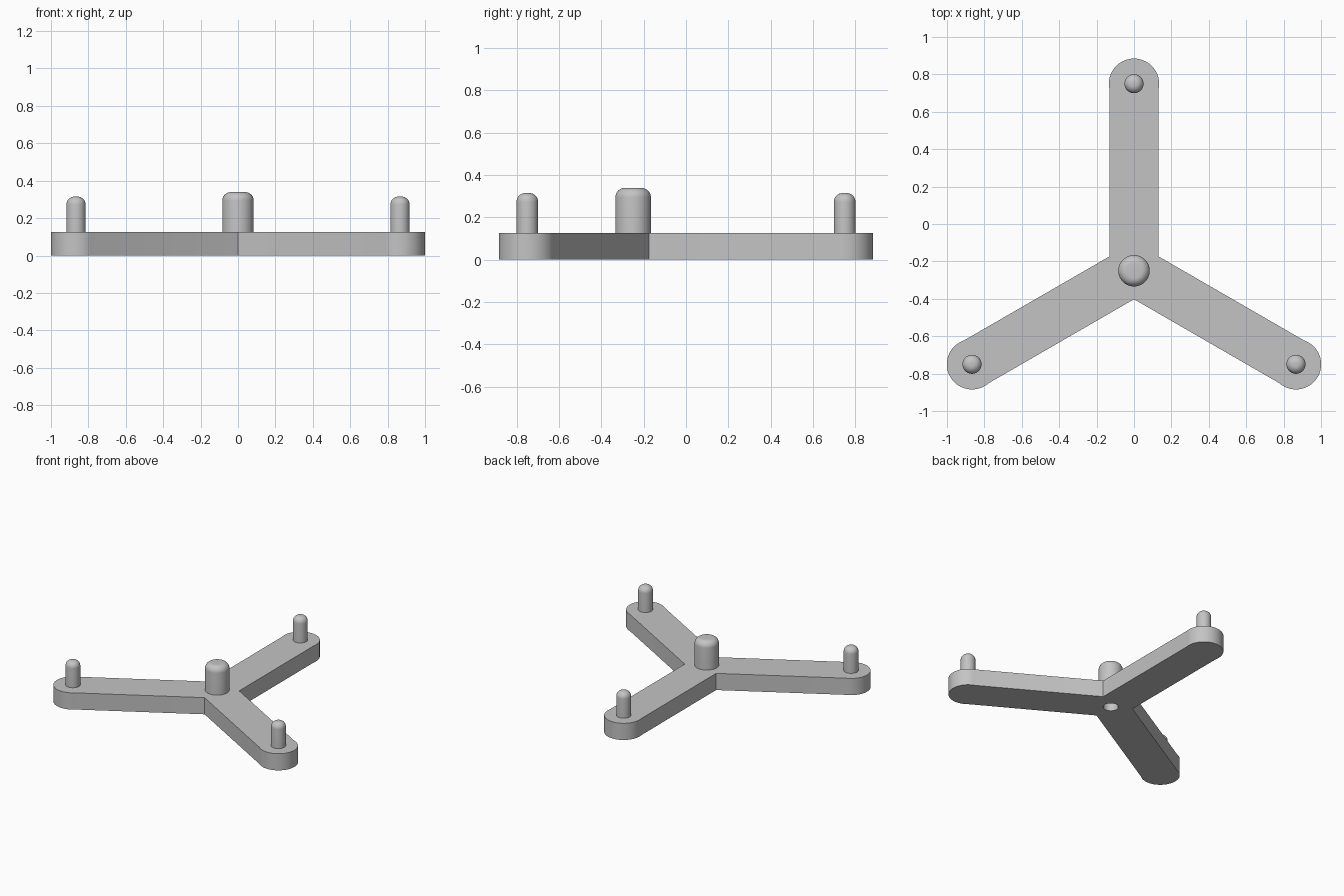
import bpy, bmesh, math
from mathutils import Vector

if "Cube" in bpy.data.objects:
    bpy.data.objects.remove(bpy.data.objects["Cube"])

ARM, HALF, END = 1.0, 0.132, 0.1345   # arm length, half width, rounded end radius
THICK = 0.127
HUB = Vector((0, -0.25))

grey = bpy.data.materials.new("light grey")
grey.diffuse_color = (0.55, 0.55, 0.55, 1)
grey.use_nodes = True
grey.node_tree.nodes["Principled BSDF"].inputs["Base Color"].default_value = grey.diffuse_color


def make(name, bm):
    bmesh.ops.recalc_face_normals(bm, faces=bm.faces)
    mesh = bpy.data.meshes.new(name)
    bm.to_mesh(mesh)
    bm.free()
    mesh.materials.append(grey)
    ob = bpy.data.objects.new(name, mesh)
    bpy.context.collection.objects.link(ob)
    return ob


def select(ob):
    bpy.ops.object.select_all(action='DESELECT')
    ob.select_set(True)
    bpy.context.view_layer.objects.active = ob


def smooth(ob, degrees):
    select(ob)
    bpy.ops.object.shade_smooth_by_angle(angle=math.radians(degrees))


def cut(ob, cutter):
    select(ob)
    mod = ob.modifiers.new("bore", 'BOOLEAN')
    mod.operation = 'DIFFERENCE'
    mod.solver = 'EXACT'
    mod.object = cutter
    bpy.ops.object.modifier_apply(modifier=mod.name)


def peg(name, x, y, z0, z1, r, fillet):
    """Round peg with a filleted top edge."""
    bm = bmesh.new()
    seg, steps = 48, 8
    profile = [(r, z0)]
    for i in range(steps + 1):
        a = math.pi / 2 * i / steps
        profile.append((r - fillet + fillet * math.cos(a), z1 - fillet + fillet * math.sin(a)))
    rings = [[bm.verts.new((x + pr * math.cos(math.tau * k / seg),
                            y + pr * math.sin(math.tau * k / seg), pz))
              for k in range(seg)] for pr, pz in profile]
    for a, b in zip(rings, rings[1:]):
        for k in range(seg):
            n = (k + 1) % seg
            bm.faces.new((a[k], a[n], b[n], b[k]))
    bm.faces.new(rings[0])
    bm.faces.new(rings[-1])
    return make(name, bm)


# Three-armed plate: one arm outline repeated every 120 degrees
angles = [math.radians(d) for d in (90, 210, 330)]
start = math.pi - math.asin(HALF / END)
outline = []
for a in angles:
    along = Vector((math.cos(a), math.sin(a)))
    side = Vector((-along.y, along.x))
    outline.append(HUB + along * (HALF / math.tan(math.pi / 3)) - side * HALF)
    for i in range(37):
        t = -start + 2 * start * i / 36
        outline.append(HUB + along * (ARM + END * math.cos(t)) + side * (END * math.sin(t)))
bm = bmesh.new()
# Drop the part of each end circle that would fall inside the arm
base = bm.faces.new([bm.verts.new((p.x, p.y, 0)) for p in outline])
top = bmesh.ops.extrude_face_region(bm, geom=[base])
bmesh.ops.translate(bm, vec=(0, 0, THICK),
                    verts=[v for v in top["geom"] if isinstance(v, bmesh.types.BMVert)])
plate = make("three_arm_plate", bm)

# Centre post, bored from below
post = peg("centre_post", HUB.x, HUB.y, 0.06, 0.339, 0.084, 0.045)
bore = peg("bore_cutter", HUB.x, HUB.y, -0.1, 0.21, 0.052, 0.002)
bore.hide_render = True
cut(plate, bore)
cut(post, bore)
bpy.data.objects.remove(bore)
smooth(plate, 9)
smooth(post, 30)

# Pins at the arm ends
for i, a in enumerate(angles):
    p = HUB + ARM * Vector((math.cos(a), math.sin(a)))
    smooth(peg(f"end_pin_{i + 1}", p.x, p.y, THICK - 0.02, 0.315, 0.051, 0.042), 30)
